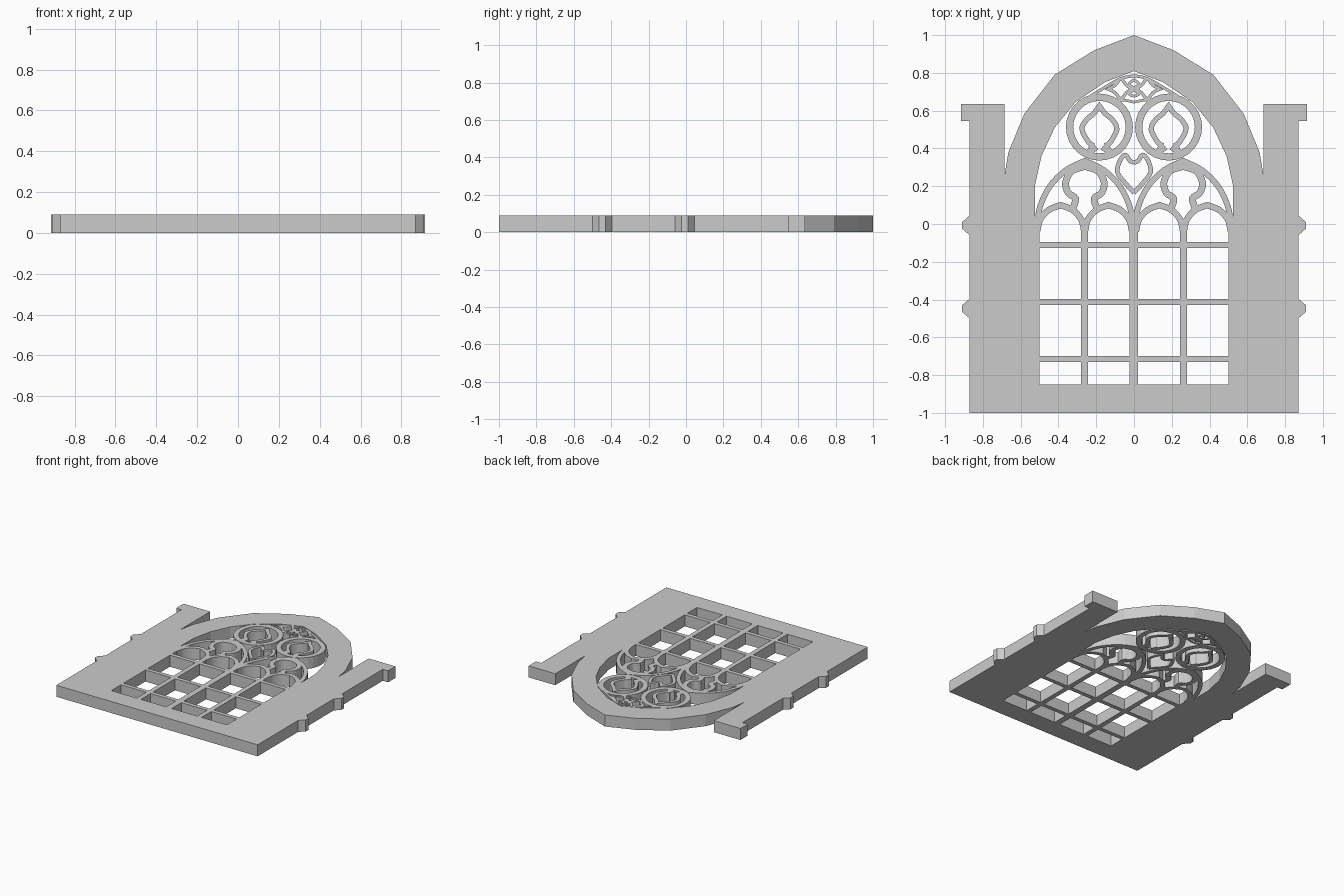
import bpy, bmesh, math
from mathutils import Vector
from mathutils.geometry import tessellate_polygon

if "Cube" in bpy.data.objects:
    bpy.data.objects.remove(bpy.data.objects["Cube"])

T = 0.09  # thickness of the whole slab
STONE = bpy.data.materials.new("stone")
STONE.diffuse_color = (.57, .57, .57, 1)
STONE.use_nodes = True
STONE.node_tree.nodes["Principled BSDF"].inputs["Base Color"].default_value = STONE.diffuse_color


def finish(name, bm, mirror):
    bmesh.ops.recalc_face_normals(bm, faces=bm.faces)
    # open the seam where the part meets its mirror image
    seam = [f for f in bm.faces if all(abs(v.co.x) < 1e-5 for v in f.verts)]
    if mirror and seam:
        bmesh.ops.delete(bm, geom=seam, context='FACES')
    me = bpy.data.meshes.new(name)
    bm.to_mesh(me)
    bm.free()
    me.materials.append(STONE)
    ob = bpy.data.objects.new(name, me)
    bpy.context.collection.objects.link(ob)
    if mirror:
        m = ob.modifiers.new("mirror", 'MIRROR')
        m.merge_threshold = 0.0005
    return ob


def prism(name, pts, mirror=True):
    bm = bmesh.new()
    lo = [bm.verts.new((x, y, 0)) for x, y in pts]
    hi = [bm.verts.new((x, y, T)) for x, y in pts]
    for tri in tessellate_polygon([[Vector((x, y, 0)) for x, y in pts]]):
        bm.faces.new([lo[i] for i in tri])
        bm.faces.new([hi[i] for i in reversed(tri)])
    for i in range(len(pts)):
        j = (i + 1) % len(pts)
        bm.faces.new((lo[i], lo[j], hi[j], hi[i]))
    return finish(name, bm, mirror)


def rect(name, x0, x1, y0, y1, mirror=False):
    prism(name, [(x0, y0), (x1, y0), (x1, y1), (x0, y1)], mirror)


def curve(pts, n=4):
    """Smooth path through a few points."""
    p = [Vector(q) for q in pts]
    p = [2 * p[0] - p[1]] + p + [2 * p[-1] - p[-2]]
    out = []
    for i in range(1, len(p) - 2):
        a, b, c, d = p[i - 1:i + 3]
        for k in range(n):
            t = k / n
            out.append(0.5 * (2 * b + (c - a) * t + (2 * a - 5 * b + 4 * c - d) * t * t
                              + (3 * b - a - 3 * c + d) * t ** 3))
    return out + [p[-2]]


def both(half, cx):
    """Half path ending on its own axis -> whole path about x = cx."""
    h = [(p[0], p[1]) for p in half]
    return [(cx + x, y) for x, y in h] + [(cx - x, y) for x, y in h[-2::-1]]


def band(name, path, w, closed=False, mirror=True):
    p = [Vector(q) for q in path]
    n = len(p)
    bm = bmesh.new()
    rows = []
    for i in range(n):
        a = p[i - 1] if (closed or i > 0) else p[i]
        b = p[(i + 1) % n] if (closed or i < n - 1) else p[i]
        d1 = (p[i] - a) if (p[i] - a).length > 1e-6 else (b - p[i])
        d2 = (b - p[i]) if (b - p[i]).length > 1e-6 else d1
        d1, d2 = d1.normalized(), d2.normalized()
        t = (d1 + d2).normalized()
        s = w / 2 / max(0.6, t.dot(d1))
        nx, ny = -t.y * s, t.x * s
        rows.append([bm.verts.new((p[i].x + k * nx, p[i].y + k * ny, z))
                     for k, z in ((1, 0), (-1, 0), (-1, T), (1, T))])
    for i in range(n if closed else n - 1):
        r, q = rows[i], rows[(i + 1) % n]
        for k in range(4):
            bm.faces.new((r[k], r[(k + 1) % 4], q[(k + 1) % 4], q[k]))
    if not closed:
        bm.faces.new(rows[0])
        bm.faces.new(rows[-1])
    return finish(name, bm, mirror)


# outer frame: sill, buttress with mouldings, pointed arch
prism("frame", [
    (0, -1), (.87, -1), (.87, -.5), (.91, -.465), (.91, -.43), (.87, -.395),
    (.87, -.06), (.91, -.025), (.91, .01), (.87, .045), (.87, .545), (.915, .545),
    (.915, .635), (.685, .635), (.685, .26), (.665, .38), (.58, .585), (.42, .79),
    (.21, .92), (0, 1), (0, .81), (.155, .75), (.31, .645), (.42, .51), (.49, .36),
    (.525, .2), (.525, .01), (.5, .01), (.5, -.85), (0, -.85)])

# mullions and glazing bars
rect("centre_mullion", -.025, .022, -.86, .03)
rect("side_mullion", .244, .281, -.86, .01, True)
for i, y in enumerate((-.11, -.413, -.715)):
    rect(f"glazing_bar_{i}", -.51, .51, y - .016, y + .016)

# small light heads
for nm, cx in (("outer_light_head", .388), ("inner_light_head", .135)):
    half = curve([(-.125, -.04), (-.108, .025), (-.062, .075), (0, .1)])
    band(nm, both(half, cx), .033)

# large sub-arches over each pair of lights
half = curve([(-.255, -.02), (-.238, .09), (-.185, .2), (-.1, .285), (0, .335)])
band("sub_arch", both(half, .26), .03)

# horseshoe cusps within the sub-arches
half = curve([(-.062, .085), (-.05, .135), (-.088, .165), (-.102, .22),
              (-.07, .28), (0, .305)])
band("horseshoe", both(half, .26), .036)

# twin roundels
ring = [(.183 + .158 * math.cos(a * math.tau / 28), .513 + .158 * math.sin(a * math.tau / 28))
        for a in range(28)]
band("roundel", ring, .038, True)

# onion-shaped cusping and feet inside the roundels
half = curve([(-.03, .415), (-.055, .43), (-.092, .5), (-.07, .55), (-.03, .585), (0, .625)])
band("roundel_onion", both(half, .183), .027)
for s in (-1, 1):
    prism("roundel_foot", [(.183 + s * x, y) for x, y in
                           ((.005, .395), (.045, .44), (.06, .4), (.08, .38), (.06, .36))])

# heart between the sub-arches
band("heart", curve([(0, .165), (.045, .215), (.088, .275), (.072, .34),
                     (.045, .365), (.022, .335), (0, .325)]), .024)

# small paired lozenges in the arch head
loz = curve([(.01, .715), (.04, .735), (.07, .768), (.1, .735), (.14, .713)], 3)
low = [(p[0], 1.43 - p[1]) for p in loz[-2:0:-1]]
band("head_lozenge", [(p[0], p[1]) for p in loz] + low, .017, True)
band("head_lozenge_link", curve([(0, .675), (.025, .69), (.0, .715), (.025, .74), (0, .765)]), .015)
band("head_rib", curve([(.0, .785), (.07, .77), (.16, .72), (.24, .67)]), .016)
band("roundel_stem", curve([(.0, .645), (.05, .655), (.1, .655)]), .014)
